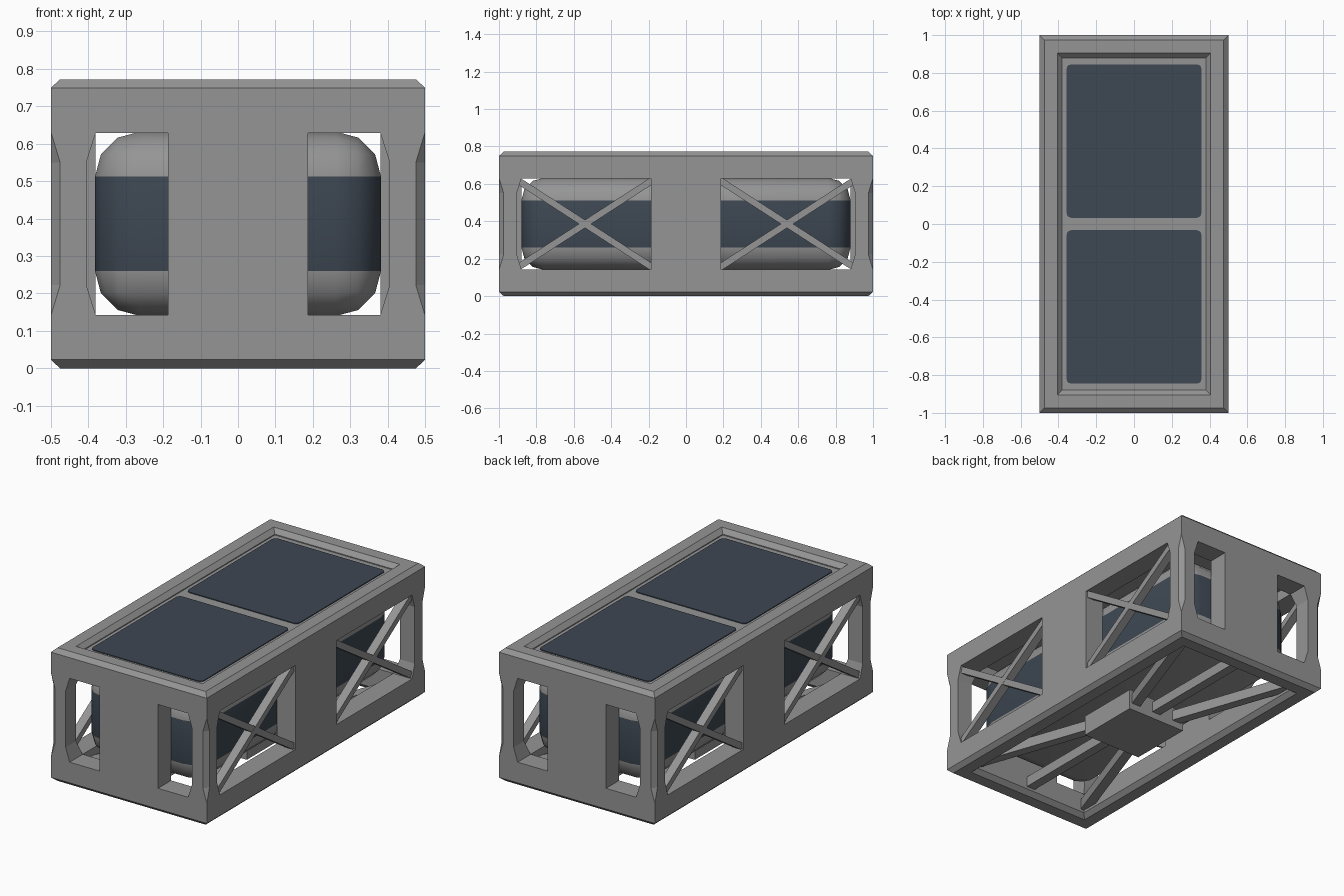
import bpy, bmesh
from mathutils import Vector

if "Cube" in bpy.data.objects:
    bpy.data.objects.remove(bpy.data.objects["Cube"])

H = 0.772      # total height
LO, HI = 0.143, H - 0.143   # gap between the two frames
T = 0.12       # frame thickness


def material(name, rgb):
    m = bpy.data.materials.new(name)
    m.diffuse_color = (*rgb, 1)
    m.use_nodes = True
    m.node_tree.nodes["Principled BSDF"].inputs["Base Color"].default_value = m.diffuse_color
    return m


GREY = material("grey_metal", (0.30, 0.30, 0.30))
BLUE = material("slate_blue", (0.047, 0.063, 0.085))


def finish(name, bm, mats=(GREY,)):
    bmesh.ops.recalc_face_normals(bm, faces=bm.faces[:])
    me = bpy.data.meshes.new(name)
    bm.to_mesh(me)
    bm.free()
    for m in mats:
        me.materials.append(m)
    ob = bpy.data.objects.new(name, me)
    bpy.context.collection.objects.link(ob)
    return ob


def block_bm(lo, hi):
    bm = bmesh.new()
    bmesh.ops.create_cube(bm, size=1)
    lo, hi = Vector(lo), Vector(hi)
    for v in bm.verts:
        v.co = Vector([(a + b) / 2 + c * (b - a) for a, b, c in zip(lo, hi, v.co)])
    return bm


def block(name, lo, hi, mat=GREY):
    return finish(name, block_bm(lo, hi), (mat,))


def loft(name, loops, close_ends):
    """Skin equal-length point loops; either cap the ends or join last to first."""
    bm = bmesh.new()
    rows = [[bm.verts.new(p) for p in loop] for loop in loops]
    n = len(rows[0])
    pairs = list(zip(rows, rows[1:])) + ([] if close_ends else [(rows[-1], rows[0])])
    for a, b in pairs:
        for i in range(n):
            j = (i + 1) % n
            bm.faces.new((a[i], a[j], b[j], b[i]))
    if close_ends:
        bm.faces.new(rows[0])
        bm.faces.new(rows[-1])
    return finish(name, bm)


def bar(name, p, q, normal, width, depth):
    """Straight square-ended bar from p to q, depth measured along normal."""
    p, q, n = Vector(p), Vector(q), Vector(normal)
    side = (q - p).normalized().cross(n) * width / 2
    n = n * depth / 2
    return loft(name, [[e + side + n, e - side + n, e - side - n, e + side - n]
                       for e in (p, q)], True)


# Lower and upper rectangular frames with bevelled rims
profile = [(0, LO), (0, 0.023), (0.025, 0), (0.095, 0), (T, 0.025), (T, LO)]
for name, flip in (("lower_frame", False), ("upper_frame", True)):
    loops = []
    for o, z in profile:
        x, y, z = 0.5 - o, 1 - o, (H - z if flip else z)
        loops.append([(x, y, z), (-x, y, z), (-x, -y, z), (x, -y, z)])
    loft(name, loops, False)

# Corner posts, waisted in the middle
for sx in (-1, 1):
    for sy in (-1, 1):
        loops = []
        for z, c, t in ((LO, 0.001, T), (0.222, 0.025, 0.095),
                        (0.55, 0.025, 0.095), (HI, 0.001, T)):
            pts = [(c, 0), (0, c), (0, t), (t, t), (t, 0)]
            loops.append([(sx * (0.5 - a), sy * (1 - b), z) for a, b in pts])
        loft("corner_post", loops, True)

# Centre panels on the four sides
for s in (-1, 1):
    ys = sorted((s * 1.0, s * (1 - T)))
    xs = sorted((s * 0.5, s * (0.5 - T)))
    block("end_panel", (-0.187, ys[0], LO), (0.187, ys[1], HI))
    block("side_panel", (xs[0], -0.187, LO), (xs[1], 0.187, HI))

# Crossed braces on the long sides
for sx in (-1, 1):
    for sy in (-1, 1):
        x = sx * 0.465
        for z0, z1, dx in ((LO, HI, 0), (HI, LO, 0.001)):
            bar("side_brace", (x + dx, sy * 0.18, z0 + (0.01 if z0 < z1 else -0.01)),
                (x + dx, sy * 0.90, z1 + (0.01 if z1 < z0 else -0.01)),
                (1, 0, 0), 0.036, 0.05)

# Base block with struts to the lower frame
block("base_block", (-0.19, -0.19, 0), (0.19, 0.19, T))
for sy in (-1, 1):
    bar("base_strut", (0, sy * 0.15, 0.07), (0, sy * 0.9, 0.07), (0, 0, 1), 0.055, 0.06)
    for sx in (-1, 1):
        bar("base_strut", (sx * 0.13, sy * 0.15, 0.07), (sx * 0.39, sy * 0.89, 0.07),
            (0, 0, 1), 0.055, 0.06)

# Rounded inner container with a coloured band
bm = block_bm((-0.382, -0.88, 0.14), (0.382, 0.88, H - 0.14))
bmesh.ops.bevel(bm, geom=bm.edges[:], offset=0.12, segments=3, profile=0.5,
                affect='EDGES', clamp_overlap=True)
for f in bm.faces:
    f.smooth = True
    f.material_index = int(0.27 < f.calc_center_median().z < H - 0.27)
box = finish("container", bm, (GREY, BLUE))
bpy.context.view_layer.objects.active = box
box.select_set(True)
bpy.ops.object.shade_smooth_by_angle(angle=0.7)

# Lid with two rounded coloured panels
block("lid", (-0.385, -0.885, 0.69), (0.385, 0.885, 0.742))
for y0, y1 in ((-0.845, -0.033), (0.033, 0.845)):
    bm = block_bm((-0.357, y0, 0.740), (0.357, y1, 0.747))
    upright = [e for e in bm.edges if abs(e.verts[0].co.z - e.verts[1].co.z) > 0.001]
    bmesh.ops.bevel(bm, geom=upright, offset=0.025, segments=3, profile=0.5,
                    affect='EDGES')
    finish("lid_panel", bm, (BLUE,))
